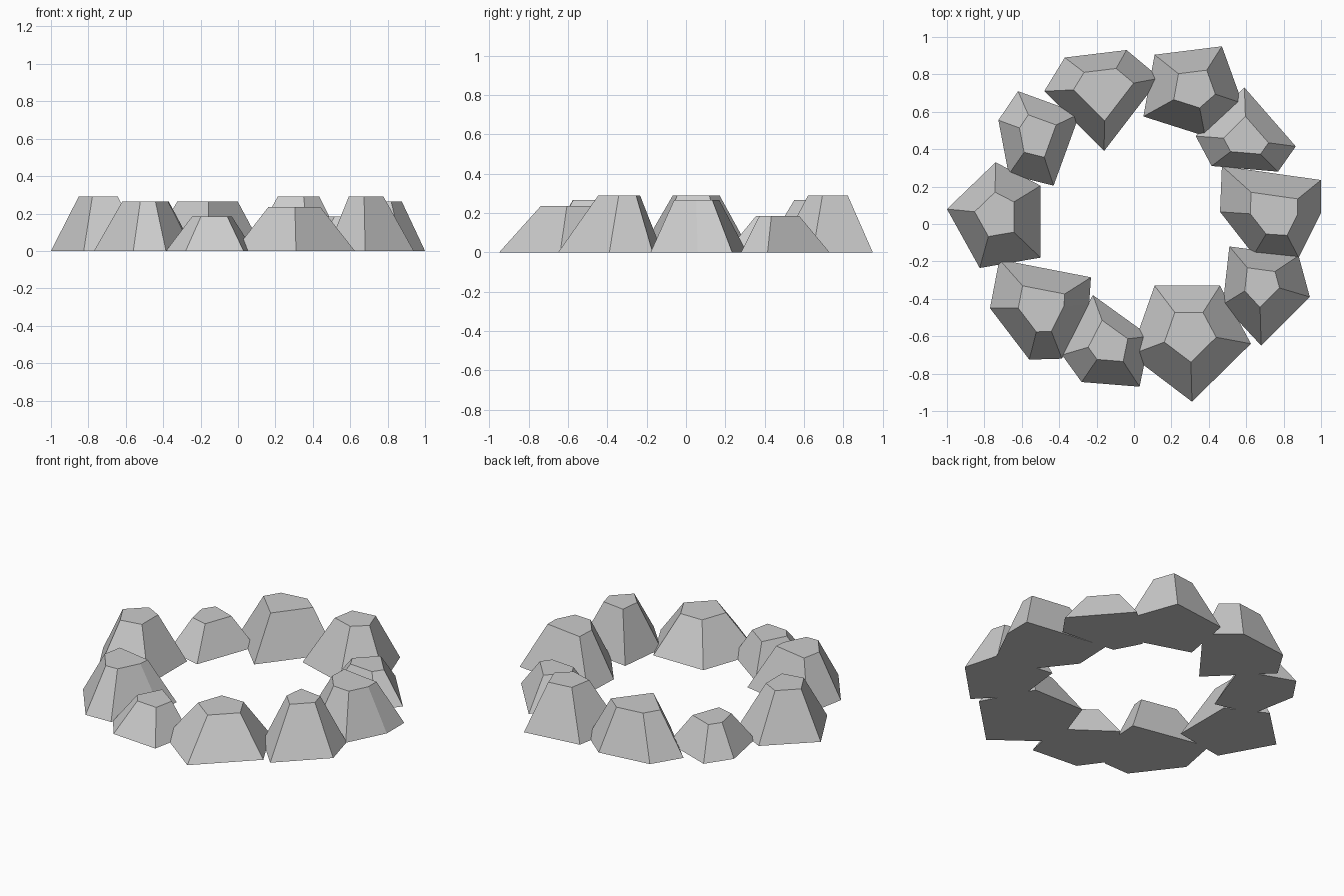
import bpy, bmesh


def rock(name, centre, height, taper, outline):
    """Faceted boulder: footprint extruded up and tapered towards a centre point."""
    bm = bmesh.new()
    base = bm.faces.new([bm.verts.new((x, y, 0)) for x, y in outline])
    top = bmesh.ops.extrude_face_region(bm, geom=[base], use_keep_orig=True)["geom"]
    for v in [g for g in top if isinstance(g, bmesh.types.BMVert)]:
        v.co.x = centre[0] + (v.co.x - centre[0]) * taper
        v.co.y = centre[1] + (v.co.y - centre[1]) * taper
        v.co.z = height
    bmesh.ops.recalc_face_normals(bm, faces=bm.faces[:])
    mesh = bpy.data.meshes.new(name)
    bm.to_mesh(mesh)
    bm.free()
    bpy.context.collection.objects.link(bpy.data.objects.new(name, mesh))


# Ring of boulders, clockwise from the back
rock("rock_back", (-0.155, 0.725), 0.265, 0.52,
     [(-0.48, 0.71), (-0.37, 0.89), (-0.04, 0.93), (0.14, 0.78), (-0.16, 0.39)])
rock("rock_back_right", (0.33, 0.73), 0.29, 0.42,
     [(0.11, 0.905), (0.47, 0.95), (0.58, 0.645), (0.38, 0.47), (0.05, 0.575)])
rock("rock_right_back", (0.60, 0.45), 0.185, 0.45,
     [(0.59, 0.73), (0.865, 0.415), (0.77, 0.28), (0.415, 0.31), (0.33, 0.47)])
rock("rock_right", (0.765, 0.045), 0.265, 0.47,
     [(0.47, 0.31), (1.0, 0.235), (1.0, 0.06), (0.88, -0.18), (0.64, -0.165), (0.46, 0.065)])
rock("rock_right_front", (0.67, -0.31), 0.29, 0.40,
     [(0.51, -0.12), (0.88, -0.17), (0.94, -0.39), (0.68, -0.65), (0.475, -0.43)])
rock("rock_front_right", (0.30, -0.58), 0.235, 0.43,
     [(0.11, -0.33), (0.46, -0.33), (0.625, -0.64), (0.31, -0.95), (-0.02, -0.70)])
rock("rock_front", (-0.13, -0.625), 0.185, 0.45,
     [(-0.22, -0.38), (0.085, -0.60), (0.03, -0.87), (-0.28, -0.845), (-0.385, -0.70)])
rock("rock_front_left", (-0.49, -0.45), 0.265, 0.46,
     [(-0.72, -0.19), (-0.23, -0.285), (-0.24, -0.43), (-0.385, -0.72), (-0.56, -0.725), (-0.77, -0.45)])
rock("rock_left", (-0.745, 0.055), 0.29, 0.42,
     [(-1.0, 0.08), (-0.74, 0.33), (-0.5, 0.205), (-0.5, -0.18), (-0.825, -0.235)])
rock("rock_left_back", (-0.52, 0.48), 0.185, 0.45,
     [(-0.725, 0.555), (-0.62, 0.71), (-0.29, 0.59), (-0.43, 0.205), (-0.67, 0.265)])
